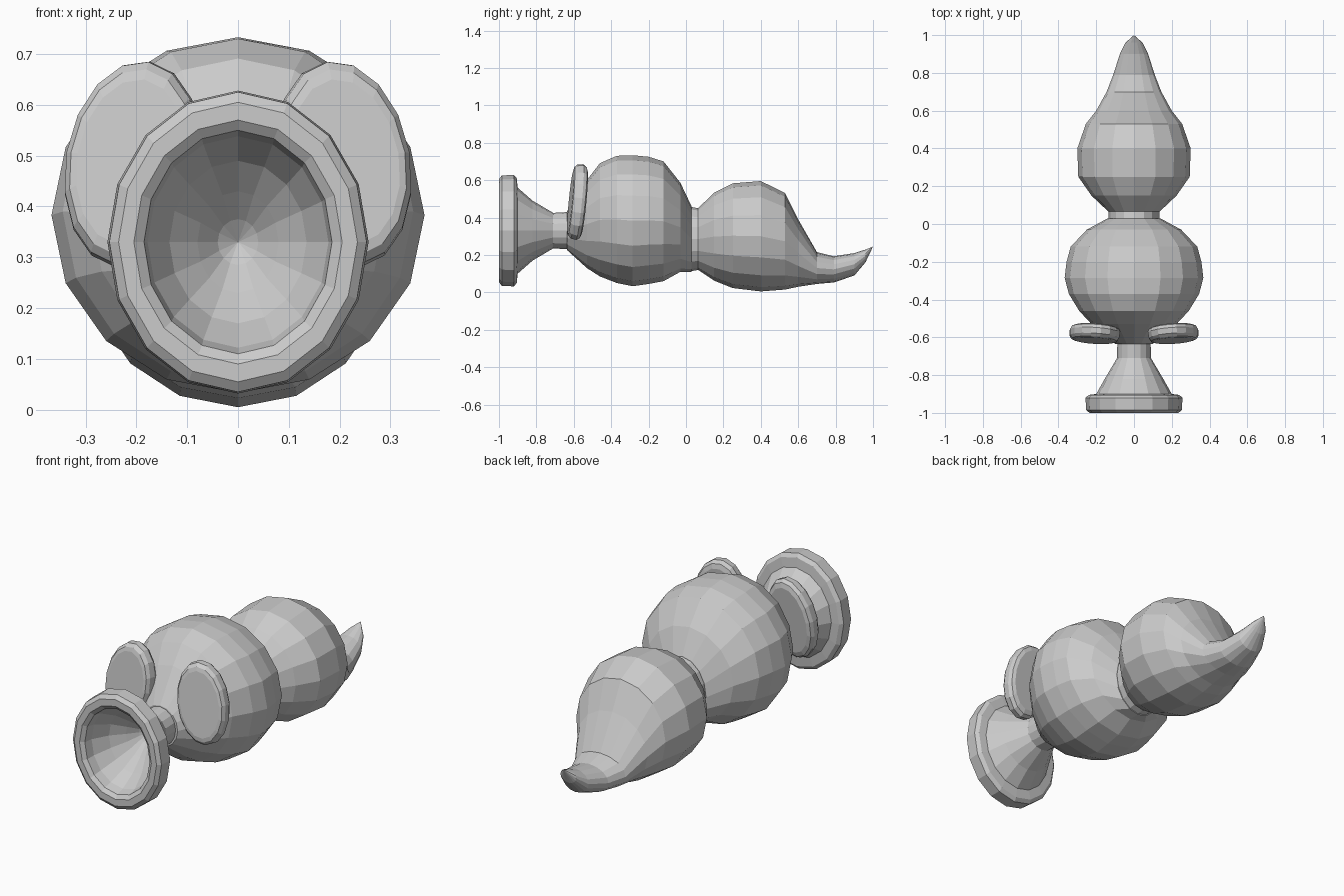
import bpy, bmesh, math
from mathutils import Vector, Matrix

cube = bpy.data.objects.get("Cube")
if cube:
    bpy.data.objects.remove(cube, do_unlink=True)

clay = bpy.data.materials.new("plain grey")
clay.use_nodes = True
GREY = (0.6, 0.6, 0.6, 1)
clay.diffuse_color = GREY
clay.node_tree.nodes["Principled BSDF"].inputs["Base Color"].default_value = GREY
SIDES = 16


def loft(name, stations, place=None):
    """Skin elliptical rings (y, centre z, half width, half height); zero width makes a tip."""
    bm = bmesh.new()
    rings = []
    for y, zc, rx, rz in stations:
        if rx == 0:
            rings.append([bm.verts.new((0, y, zc))])
            continue
        turn = [2 * math.pi * i / SIDES for i in range(SIDES)]
        rings.append([bm.verts.new((rx * math.sin(a), y, zc + rz * math.cos(a))) for a in turn])
    for a, b in zip(rings, rings[1:]):
        for i in range(SIDES):
            j = (i + 1) % SIDES
            quad = [a[i % len(a)], a[j % len(a)], b[j % len(b)], b[i % len(b)]]
            bm.faces.new(list(dict.fromkeys(quad)))
    for ring in (rings[0], rings[-1]):
        if len(ring) > 1:
            bm.faces.new(ring)
    bmesh.ops.recalc_face_normals(bm, faces=bm.faces)
    mesh = bpy.data.meshes.new(name)
    bm.to_mesh(mesh)
    bm.free()
    mesh.materials.append(clay)
    obj = bpy.data.objects.new(name, mesh)
    bpy.context.collection.objects.link(obj)
    if place:
        mesh.transform(place)
    return obj


# Trumpet snout: hollow cone, rounded rim, flared back and neck
snout = [(-.72, 0, 0), (-.75, .04, .045), (-.80, .08, .10), (-.86, .135, .16),
         (-.94, .178, .208), (-.985, .185, .22), (-1, .205, .24), (-1, .235, .275),
         (-.985, .253, .295), (-.92, .257, .298), (-.905, .24, .28), (-.90, .20, .23),
         (-.82, .155, .16), (-.71, .09, .095), (-.62, .088, .10)]
loft("trumpet_snout", [(y, .33, rx, rz) for y, rx, rz in snout])

# Round front body
loft("front_body", [
    (-.635, .33, .10, .105), (-.53, .365, .225, .235), (-.46, .388, .29, .303),
    (-.37, .39, .345, .34), (-.285, .383, .367, .35), (-.20, .385, .357, .34),
    (-.12, .38, .335, .32), (-.03, .348, .25, .238), (.03, .285, .14, .175)])

# Rear body tapering into an upturned tail
loft("rear_body_and_tail", [
    (.025, .285, .135, .172), (.065, .285, .135, .165), (.15, .298, .225, .235),
    (.25, .303, .295, .28), (.40, .30, .30, .295), (.53, .273, .255, .258),
    (.60, .21, .20, .18), (.70, .13, .145, .085), (.79, .123, .11, .07),
    (.90, .15, .075, .06), (.96, .195, .045, .034), (1, .245, 0, 0)])

# Disc ears with a rounded edge, leaning back and turned outward
ear = [(-.038, .80), (-.034, .90), (-.018, .98), (.012, 1), (.03, .94), (.038, .82)]
for side, name in ((1, "left_ear"), (-1, "right_ear")):
    place = (Matrix.Translation(Vector((side * .208, -.58, .484)))
             @ Matrix.Rotation(math.radians(side * 5), 4, 'Z')
             @ Matrix.Rotation(math.radians(-6), 4, 'X')
             @ Matrix.Rotation(math.radians(-side * 9), 4, 'Y'))
    loft(name, [(y, 0, .133 * s, .206 * s) for y, s in ear], place)
